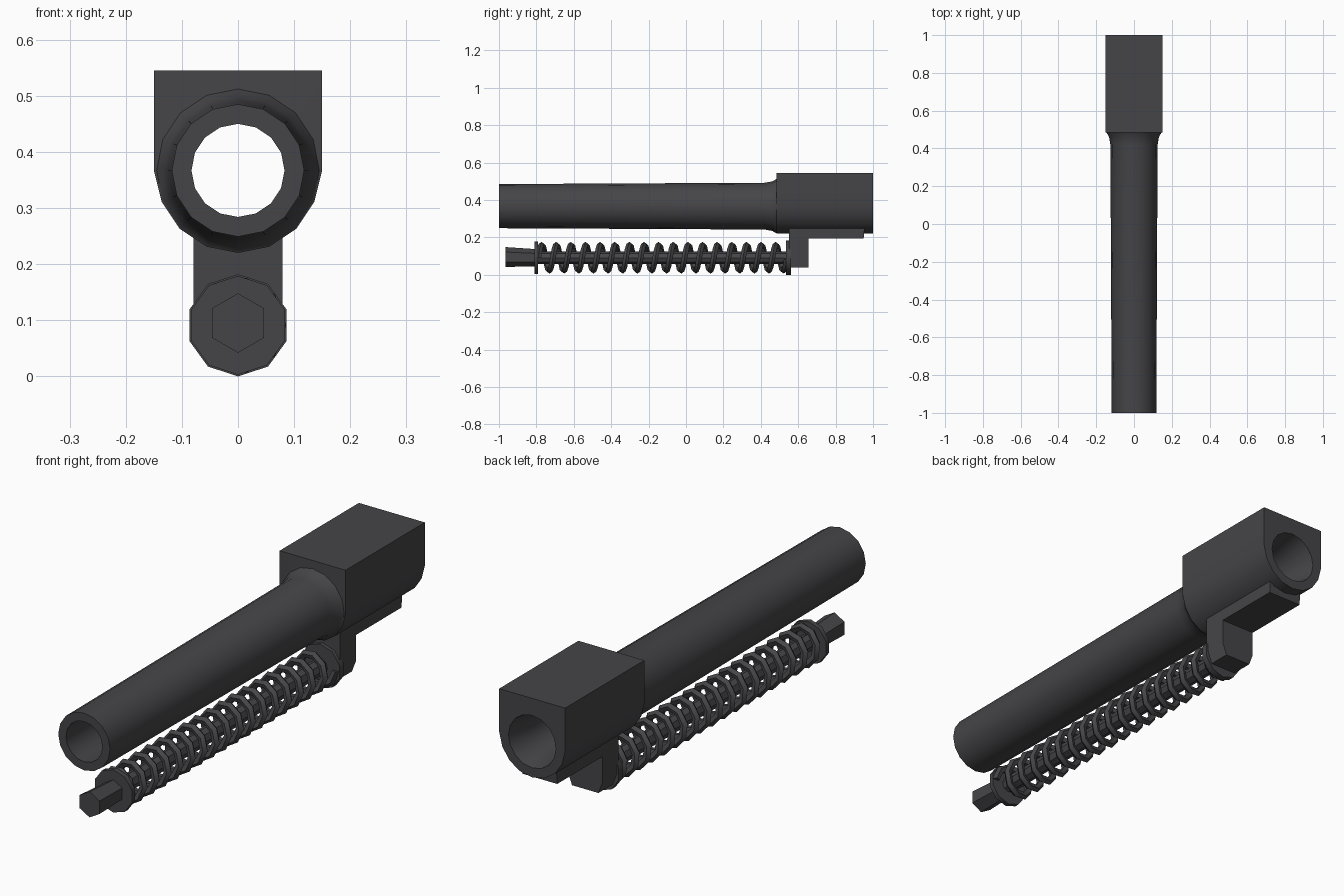
import bpy, bmesh, math
from mathutils import Vector

if "Cube" in bpy.data.objects:
    bpy.data.objects.remove(bpy.data.objects["Cube"])

steel = bpy.data.materials.new("dark steel")
steel.diffuse_color = (0.06, 0.06, 0.065, 1)
steel.use_nodes = True
steel.node_tree.nodes["Principled BSDF"].inputs["Base Color"].default_value = steel.diffuse_color


def loft(name, rings, closed=False, smooth=True):
    """Skin a list of equal-length point rings; closed joins last to first."""
    bm = bmesh.new()
    vr = [[bm.verts.new(p) for p in r] for r in rings]
    n = len(rings[0])
    for k in range(len(vr) if closed else len(vr) - 1):
        a, b = vr[k], vr[(k + 1) % len(vr)]
        for i in range(n):
            j = (i + 1) % n
            bm.faces.new((a[i], a[j], b[j], b[i]))
    if not closed:
        bm.faces.new(vr[0])
        bm.faces.new(vr[-1])
    bmesh.ops.recalc_face_normals(bm, faces=bm.faces[:])
    me = bpy.data.meshes.new(name)
    bm.to_mesh(me)
    bm.free()
    me.materials.append(steel)
    ob = bpy.data.objects.new(name, me)
    bpy.context.collection.objects.link(ob)
    if smooth:
        bpy.ops.object.select_all(action='DESELECT')
        ob.select_set(True)
        bpy.context.view_layer.objects.active = ob
        bpy.ops.object.shade_smooth_by_angle(angle=math.radians(40))
    return ob


def circle(y, r, zc, n, start=-math.pi / 2):
    return [(r * math.cos(start + 2 * math.pi * i / n), y,
             zc + r * math.sin(start + 2 * math.pi * i / n)) for i in range(n)]


# Barrel with chamber block: round tube lofted into a square-topped block
BZ = 0.367
N = 16


def tube(y, r):
    return circle(y, r, BZ, N, 0)


def block(y):
    ring = [Vector(p) for p in tube(y, 0.147)]
    top = [(.15, 0), (.15, .09), (.15, .178), (.075, .178), (0, .178)]
    for i, (x, z) in enumerate(top):
        ring[i] = Vector((x, y, BZ + z))
        ring[8 - i] = Vector((-x, y, BZ + z))
    return ring


loft("barrel", [tube(-1, .118), tube(.42, .125), tube(.46, .132), tube(.484, .145),
                block(.485), block(1.0),
                tube(1.0, .108), tube(.88, .083), tube(-1, .083)], closed=True)

# Lug under the chamber: L-shaped side profile, narrowed at its foot
side = [(.55, .26), (.55, .09), (.55, .04), (.655, .04), (.655, .09),
        (.655, .195), (.95, .195), (.955, .26)]
loft("barrel_lug", [[(s * (.06 if z < .06 else .079), y, z) for y, z in side]
                    for s in (-1, 1)], smooth=False)

# Guide rod with faceted tip and end collars
RZ = 0.091
loft("guide_rod", [circle(y, .033, RZ, 8) for y in (-.82, .56)])
loft("rod_tip", [circle(-.965, .053, RZ + .004, 6), circle(-.8, .046, RZ, 6)])
loft("front_collar", [circle(y, .088, RZ, 10) for y in (-.81, -.79)])
loft("rear_collar", [circle(y, .091, RZ, 10) for y in (.535, .562)])

# Recoil spring: wire swept along a helix
TURNS, STEPS = 17, 9
y0, y1, R, w = -.79, .54, .07, .016
rings = []
for k in range(TURNS * STEPS + 1):
    a = 2 * math.pi * k / STEPS
    y = y0 + (y1 - y0) * k / (TURNS * STEPS)
    out = Vector((math.cos(a), 0, math.sin(a)))
    rings.append([Vector((0, y, RZ)) + out * (R + w * math.cos(t)) +
                  Vector((0, w * math.sin(t), 0))
                  for t in (2 * math.pi * i / 5 for i in range(5))])
loft("recoil_spring", rings)
